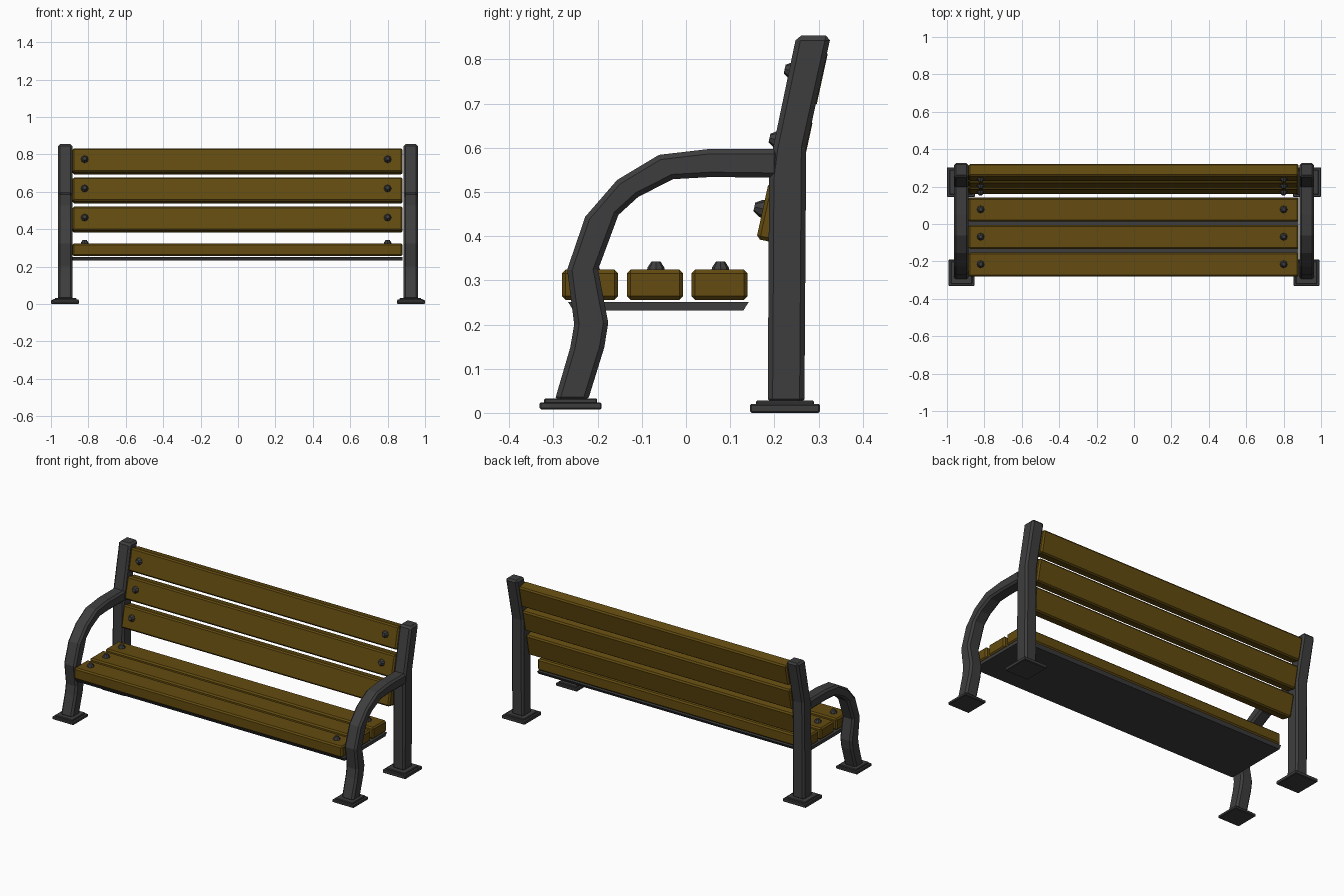
import bpy, bmesh, math
from mathutils import Matrix, Vector

if "Cube" in bpy.data.objects:
    bpy.data.objects.remove(bpy.data.objects["Cube"])


def material(name, rgb):
    m = bpy.data.materials.new(name)
    m.diffuse_color = (*rgb, 1)
    m.use_nodes = True
    m.node_tree.nodes["Principled BSDF"].inputs["Base Color"].default_value = m.diffuse_color
    return m


wood = material("brown_wood", (0.125, 0.071, 0.005))
iron = material("dark_iron", (0.048, 0.048, 0.049))


def finish(name, bm, mat, bevel=0.0):
    bmesh.ops.recalc_face_normals(bm, faces=bm.faces[:])
    me = bpy.data.meshes.new(name)
    bm.to_mesh(me)
    bm.free()
    me.materials.append(mat)
    ob = bpy.data.objects.new(name, me)
    bpy.context.collection.objects.link(ob)
    if bevel:
        b = ob.modifiers.new("bevel", 'BEVEL')
        b.width = bevel
        b.segments = 1
        b.limit_method = 'ANGLE'
        b.angle_limit = math.radians(50)
    return ob


def box(name, center, size, mat, bevel, tilt=0.0):
    bm = bmesh.new()
    bmesh.ops.create_cube(bm, size=1, matrix=Matrix.Translation(center)
                          @ Matrix.Rotation(tilt, 4, 'X') @ Matrix.Diagonal((*size, 1)))
    return finish(name, bm, mat, bevel)


def side_profile(name, points, x0, x1, bevel):
    """Extrude a (y, z) outline along x."""
    bm = bmesh.new()
    face = bm.faces.new([bm.verts.new((x0, y, z)) for y, z in points])
    new = bmesh.ops.extrude_face_region(bm, geom=[face])["geom"]
    bmesh.ops.translate(bm, vec=(x1 - x0, 0, 0),
                        verts=[v for v in new if isinstance(v, bmesh.types.BMVert)])
    return finish(name, bm, iron, bevel)


def bolt(name, base, tilt):
    """Faceted cap whose axis is z, tipped about x."""
    bm = bmesh.new()
    place = Matrix.Translation(base) @ Matrix.Rotation(tilt, 4, 'X')
    for r1, r2, low, high in ((0.021, 0.019, -0.004, 0.005), (0.019, 0.010, 0.005, 0.019)):
        bmesh.ops.create_cone(bm, cap_ends=True, segments=8, radius1=r1, radius2=r2,
                              depth=high - low,
                              matrix=place @ Matrix.Translation((0, 0, (low + high) / 2)))
    return finish(name, bm, iron)


# outlines of the side frames
arm_outer = [(-.298, .025), (-.262, .148), (-.253, .20), (-.269, .324), (-.228, .444),
             (-.156, .527), (-.061, .584), (.05, .597), (.21, .597)]
arm_inner = [(-.223, .025), (-.185, .148), (-.176, .204), (-.199, .324), (-.153, .448),
             (-.108, .489), (-.029, .529), (.059, .534), (.21, .532)]
post = [(.185, .02), (.188, .53), (.197, .60), (.25, .854), (.328, .854),
        (.272, .60), (.268, .02)]

for label, s in (("left", -1), ("right", 1)):
    xa, xb = s * .885, s * .963
    side_profile("rear_post_" + label, post, xa, xb, .011)
    side_profile("armrest_leg_" + label, arm_outer + arm_inner[::-1], xa, xb, .011)
    # stepped feet
    box("rear_foot_" + label, (s * .925, .224, .010), (.15, .158, .020), iron, .003)
    box("rear_foot_step_" + label, (s * .925, .224, .020), (.125, .132, .015), iron, .003)
    box("front_foot_" + label, (s * .922, -.261, .016), (.14, .14, .016), iron, .003)
    box("front_foot_step_" + label, (s * .922, -.261, .026), (.115, .12, .014), iron, .003)

# seat slats with bolts, on a thin support plate
for i, y in enumerate((-.217, -.070, .076)):
    box(f"seat_slat_{i + 1}", (-.002, y, .290), (1.765, .127, .068), wood, .008)
    for x in (-.82, .80):
        bolt(f"seat_bolt_{i + 1}", (x, y + .002, .324), 0)

bm = bmesh.new()
bmesh.ops.create_cube(bm, size=1, matrix=Matrix.Translation((-.002, -.0625, .2415))
                      @ Matrix.Diagonal((1.765, .409, .019, 1)))
for v in bm.verts:
    if v.co.z < .24:                       # chamfered underside
        v.co.y += .012 if v.co.y < 0 else -.012
finish("seat_support_plate", bm, iron)

# leaning back slats with bolts
lean = math.radians(12.3)
normal = Vector((0, -math.cos(lean), math.sin(lean)))
for i, z in enumerate((.458, .614, .770)):
    front = Vector((-.002, .16 + .22 * (z - .398), z))
    box(f"back_slat_{i + 1}", front - normal * .034, (1.765, .068, .131), wood, .008, -lean)
    for x in (-.82, .80):
        bolt(f"back_bolt_{i + 1}", (x, front.y, front.z + .004), math.pi / 2 - lean)
